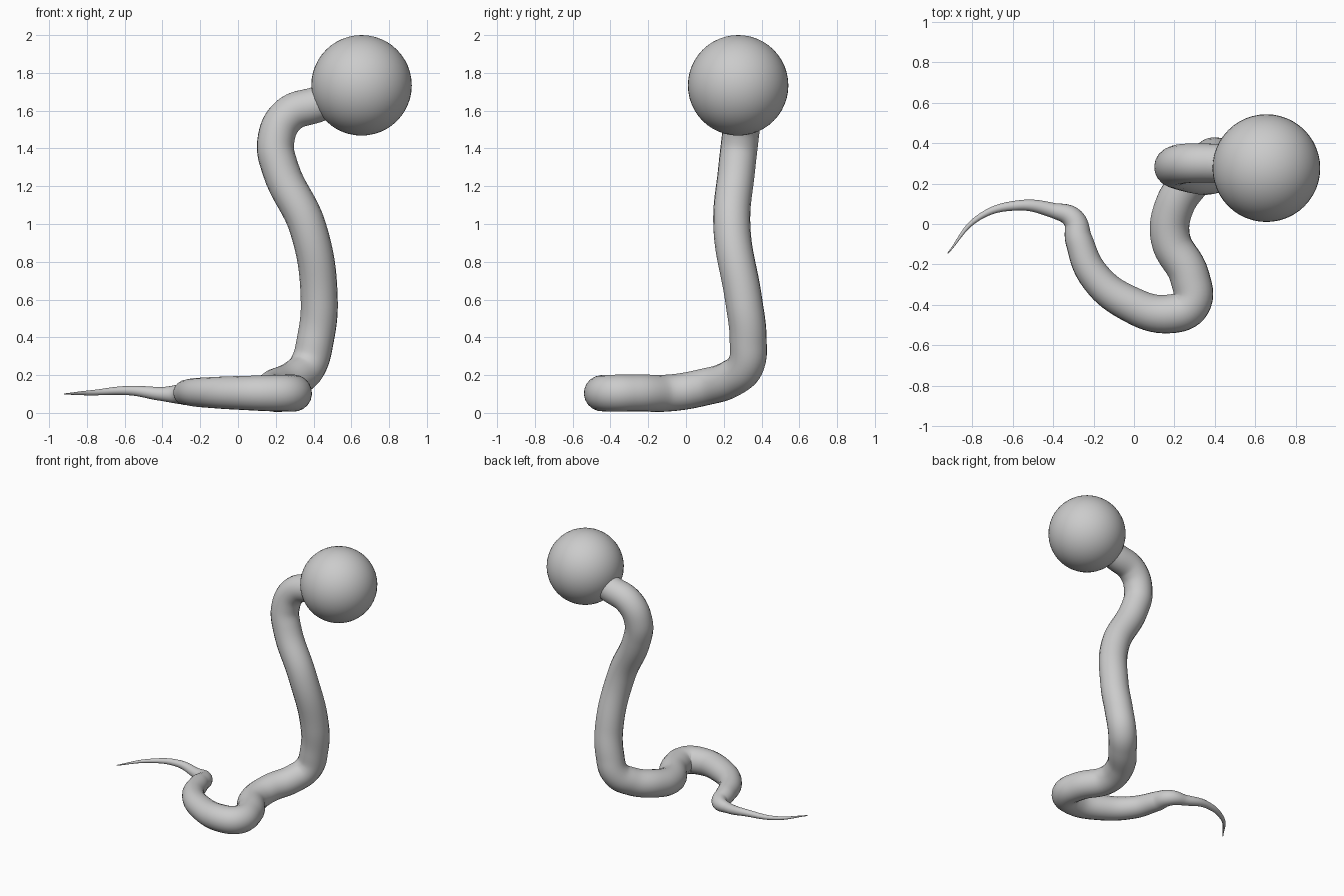
import bpy

# Body centreline from tail tip to neck: x, y, z, radius
PATH = [
    (-0.92, -0.145, 0.10, 0.003),
    (-0.77, 0.03, 0.107, 0.014),
    (-0.57, 0.092, 0.118, 0.025),
    (-0.40, 0.067, 0.10, 0.037),
    (-0.30, 0.025, 0.10, 0.055),
    (-0.272, -0.08, 0.108, 0.068),
    (-0.20, -0.25, 0.108, 0.078),
    (-0.03, -0.39, 0.106, 0.088),
    (0.18, -0.444, 0.104, 0.096),
    (0.28, -0.395, 0.104, 0.098),
    (0.275, -0.26, 0.105, 0.098),
    (0.18, -0.07, 0.107, 0.098),
    (0.20, 0.09, 0.135, 0.098),
    (0.30, 0.235, 0.18, 0.098),
    (0.37, 0.315, 0.25, 0.098),
    (0.41, 0.329, 0.39, 0.098),
    (0.43, 0.305, 0.60, 0.098),
    (0.37, 0.243, 0.98, 0.098),
    (0.225, 0.268, 1.29, 0.098),
    (0.20, 0.285, 1.44, 0.098),
    (0.265, 0.30, 1.575, 0.098),
    (0.41, 0.30, 1.63, 0.096),
    (0.56, 0.29, 1.67, 0.09),
]

# Tapered body tube
curve = bpy.data.curves.new("body", "CURVE")
curve.dimensions = "3D"
curve.resolution_u = 8
curve.bevel_depth = 1.0
curve.bevel_resolution = 8
curve.use_fill_caps = True
curve.twist_mode = "MINIMUM"
spline = curve.splines.new("BEZIER")
spline.bezier_points.add(len(PATH) - 1)
for p, (x, y, z, r) in zip(spline.bezier_points, PATH):
    p.co = (x, y, z)
    p.radius = r
    p.handle_left_type = p.handle_right_type = "AUTO"
spline.use_smooth = True
body = bpy.data.objects.new("body", curve)
bpy.context.collection.objects.link(body)

# Round head
bpy.ops.mesh.primitive_uv_sphere_add(segments=48, ring_count=24, radius=0.266,
                                     location=(0.654, 0.276, 1.734))
head = bpy.context.object
head.name = "head"
bpy.ops.object.shade_smooth()
